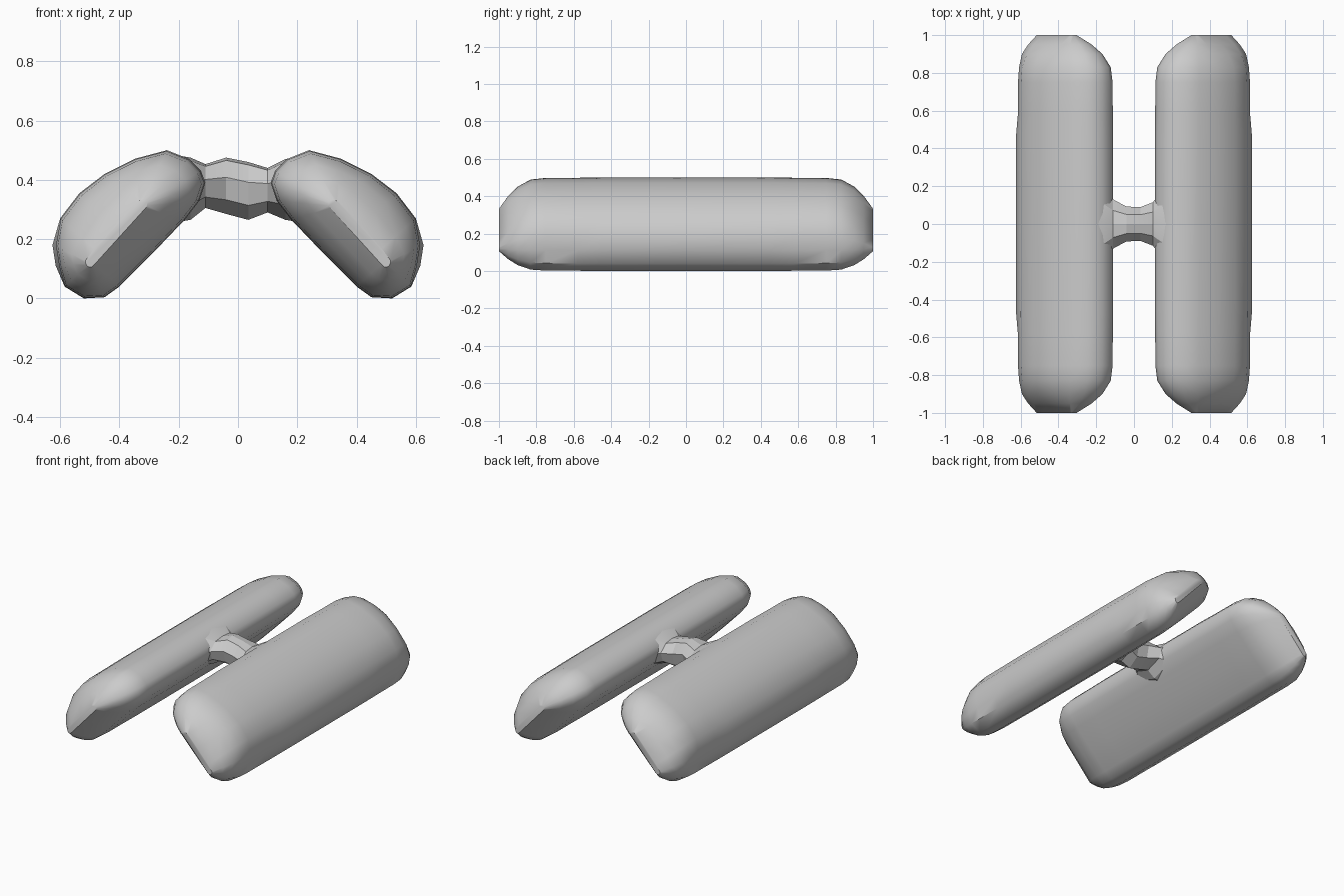
import bpy, bmesh, math
from mathutils import Vector

if "Cube" in bpy.data.objects:
    bpy.data.objects.remove(bpy.data.objects["Cube"])

grey = bpy.data.materials.new("light grey")
grey.diffuse_color = (0.6, 0.6, 0.6, 1)
grey.use_nodes = True
grey.node_tree.nodes["Principled BSDF"].inputs["Base Color"].default_value = grey.diffuse_color


def loft(name, rings, angle):
    """Skin a list of closed rings and cap both ends."""
    bm = bmesh.new()
    loops = [[bm.verts.new(p) for p in ring] for ring in rings]
    n = len(loops[0])
    for a, b in zip(loops, loops[1:]):
        for i in range(n):
            j = (i + 1) % n
            bm.faces.new((a[i], a[j], b[j], b[i]))
    bm.faces.new(loops[0])
    bm.faces.new(loops[-1])
    bmesh.ops.recalc_face_normals(bm, faces=bm.faces)
    mesh = bpy.data.meshes.new(name)
    bm.to_mesh(mesh)
    bm.free()
    mesh.materials.append(grey)
    obj = bpy.data.objects.new(name, mesh)
    bpy.context.collection.objects.link(obj)
    bpy.ops.object.select_all(action='DESELECT')
    obj.select_set(True)
    bpy.context.view_layer.objects.active = obj
    bpy.ops.object.shade_smooth_by_angle(angle=math.radians(angle))
    return obj


# Pod cross-section (x, z), leaning outwards
section = [(0.11, 0.39), (0.13, 0.33), (0.18, 0.265), (0.29, 0.15), (0.40, 0.04),
           (0.45, 0.004), (0.52, 0.0), (0.585, 0.04), (0.615, 0.11), (0.626, 0.18),
           (0.60, 0.27), (0.535, 0.355), (0.45, 0.42), (0.345, 0.472), (0.24, 0.5),
           (0.165, 0.47), (0.125, 0.43)]
# Core line that the rounded ends shrink towards
core_a, core_b = Vector((0.33, 0.31)), Vector((0.50, 0.12))
# (distance along the pod, size of the section there)
half = [(0.0, 1), (0.45, 1), (0.58, 0.99), (0.75, 0.985), (0.83, 0.94),
        (0.90, 0.74), (0.95, 0.48), (1.0, 0.12)]
stations = [(-y, s) for y, s in reversed(half[1:])] + half


def pod_ring(y, size, side):
    ring = []
    for p in section:
        p = Vector(p)
        axis = core_b - core_a
        t = min(1, max(0, (p - core_a).dot(axis) / axis.length_squared))
        core = core_a + axis * t
        q = core + (p - core) * size
        if abs(y) > 0.5 and q.x > 0.6:
            q.x -= 0.01
        ring.append((side * q.x, y, q.y))
    return ring


for name, side in (("right_pod", 1), ("left_pod", -1)):
    loft(name, [pod_ring(y, s, side) for y, s in stations], 40)

# Bridge: flared, faceted octagonal neck (x, half width, bottom, top)
neck = [(-0.25, 0.23, 0.25, 0.49), (-0.16, 0.19, 0.265, 0.475), (-0.11, 0.13, 0.305, 0.453),
        (-0.04, 0.092, 0.285, 0.475), (0.035, 0.09, 0.265, 0.46),
        (0.10, 0.115, 0.29, 0.44), (0.16, 0.19, 0.265, 0.47), (0.25, 0.23, 0.25, 0.49)]


def neck_ring(x, w, lo, hi):
    mid, h = (lo + hi) / 2, (hi - lo) / 2
    shape = [(1, 0.3), (0.55, 0.9), (0, 1), (-0.55, 0.9),
             (-1, 0.3), (-0.8, -0.5), (0, -1), (0.8, -0.5)]
    return [(x, w * a, mid + h * b) for a, b in shape]


loft("bridge", [neck_ring(*n) for n in neck], 15)
